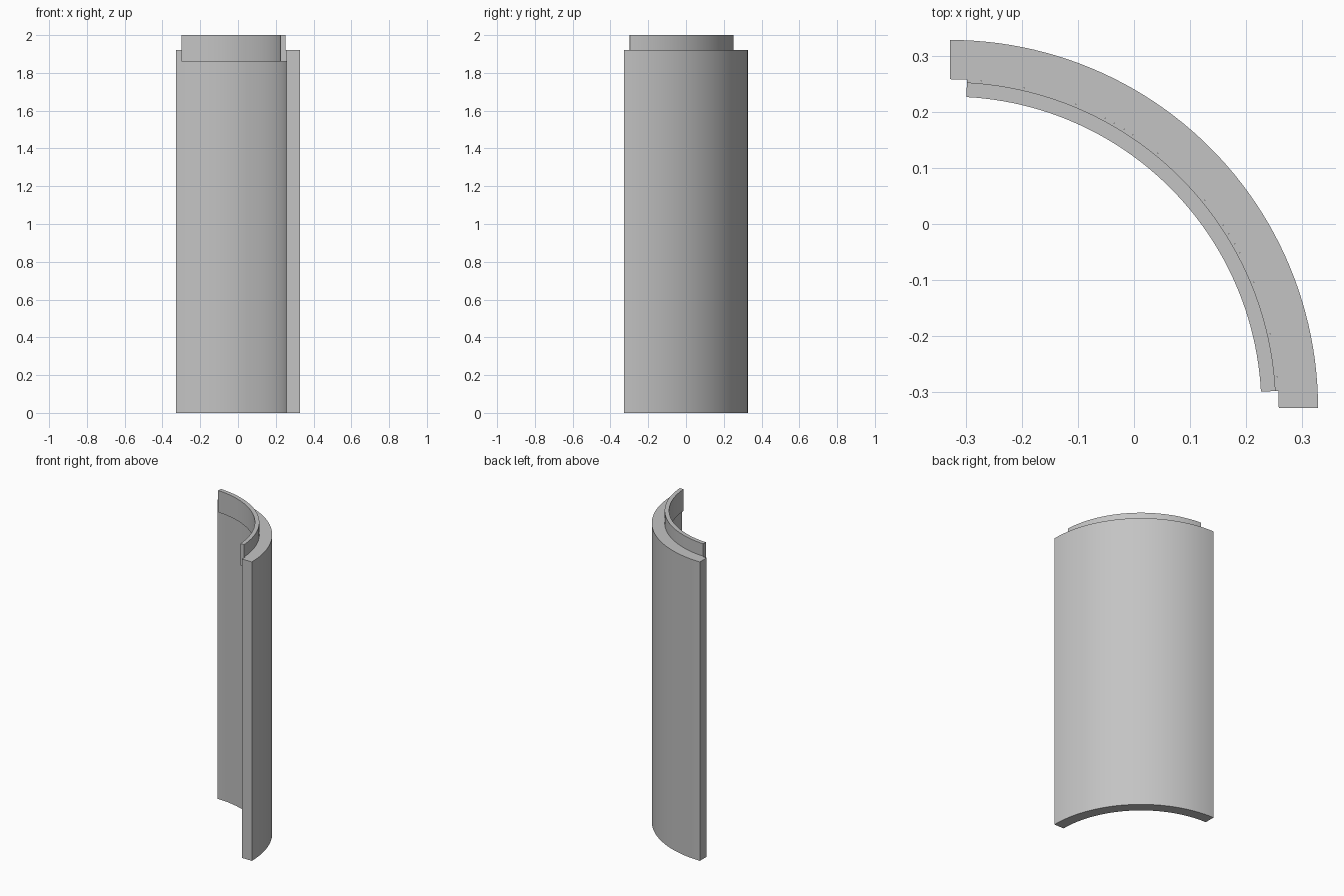
import bpy
import bmesh
from math import cos, sin, radians

cube = bpy.data.objects.get("Cube")
if cube:
    bpy.data.objects.remove(cube, do_unlink=True)

CENTRE = -0.328      # arc axis in x and y
SEGMENTS = 48

grey = bpy.data.materials.new("light_grey")
grey.use_nodes = True
colour = (0.55, 0.55, 0.55, 1)
grey.diffuse_color = colour
grey.node_tree.nodes["Principled BSDF"].inputs["Base Color"].default_value = colour


def arc_sweep(name, profile, start, end):
    """Sweep a closed (radius, z) profile round the axis and cap both ends."""
    bm = bmesh.new()
    rings = []
    for i in range(SEGMENTS + 1):
        a = radians(start + (end - start) * i / SEGMENTS)
        rings.append([bm.verts.new((CENTRE + r * cos(a), CENTRE + r * sin(a), z))
                      for r, z in profile])
    n = len(profile)
    for a, b in zip(rings, rings[1:]):
        for j in range(n):
            k = (j + 1) % n
            bm.faces.new((a[j], a[k], b[k], b[j]))
    bm.faces.new(rings[0])
    bm.faces.new(rings[-1])
    bmesh.ops.recalc_face_normals(bm, faces=bm.faces)
    mesh = bpy.data.meshes.new(name)
    bm.to_mesh(mesh)
    bm.free()
    mesh.materials.append(grey)
    obj = bpy.data.objects.new(name, mesh)
    bpy.context.collection.objects.link(obj)
    bpy.ops.object.select_all(action='DESELECT')
    obj.select_set(True)
    bpy.context.view_layer.objects.active = obj
    bpy.ops.object.shade_smooth_by_angle(angle=radians(30))


# Curved quarter wall
arc_sweep("curved_wall",
          [(0.586, 0), (0.656, 0), (0.656, 1.92), (0.586, 1.92)], 0, 90)

# Stepped locating lip: thick where it joins the wall, thinner above it
arc_sweep("top_lip",
          [(0.555, 1.86), (0.586, 1.86), (0.586, 1.92),
           (0.581, 1.92), (0.581, 2), (0.555, 2)], 3, 87)
